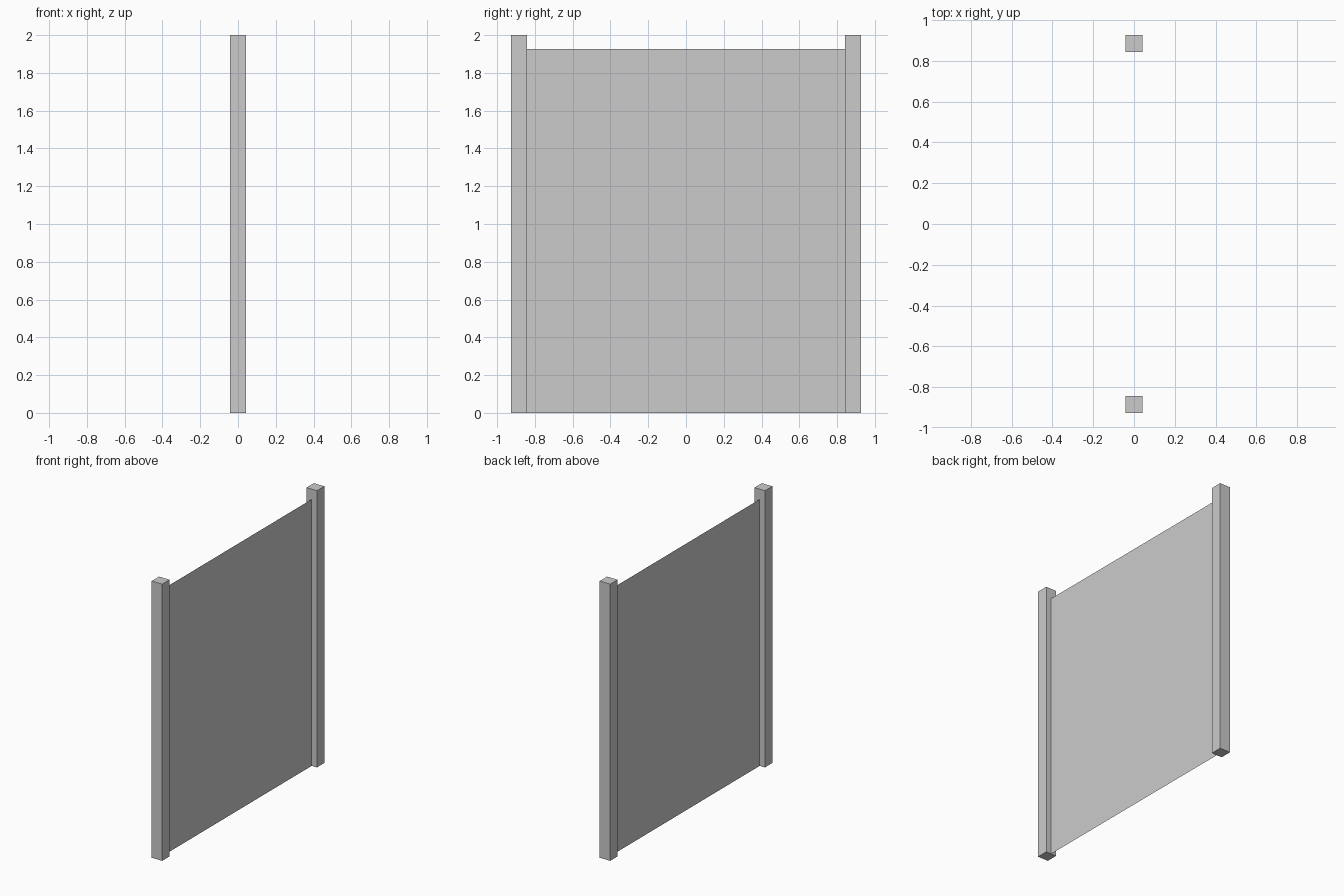
import bpy

if "Cube" in bpy.data.objects:
    bpy.data.objects.remove(bpy.data.objects["Cube"])

POST = 0.084       # post width
POST_Y = 0.884     # post centre
HEIGHT = 2.0
PANEL_TOP = 1.927

# Two square posts, mirrored across y = 0
for name, side in (("front_post", -1), ("back_post", 1)):
    bpy.ops.mesh.primitive_cube_add(size=1, location=(0, side * POST_Y, HEIGHT / 2))
    post = bpy.context.object
    post.name = name
    post.scale = (POST, POST, HEIGHT)
    bpy.ops.object.transform_apply(location=False, rotation=False, scale=True)

# Thin single-sheet panel between the posts
half = POST_Y - POST / 2
mesh = bpy.data.meshes.new("panel")
mesh.from_pydata(
    [(0, -half, 0), (0, half, 0), (0, half, PANEL_TOP), (0, -half, PANEL_TOP)],
    [], [(0, 1, 2, 3)])
panel = bpy.data.objects.new("panel", mesh)
bpy.context.collection.objects.link(panel)
